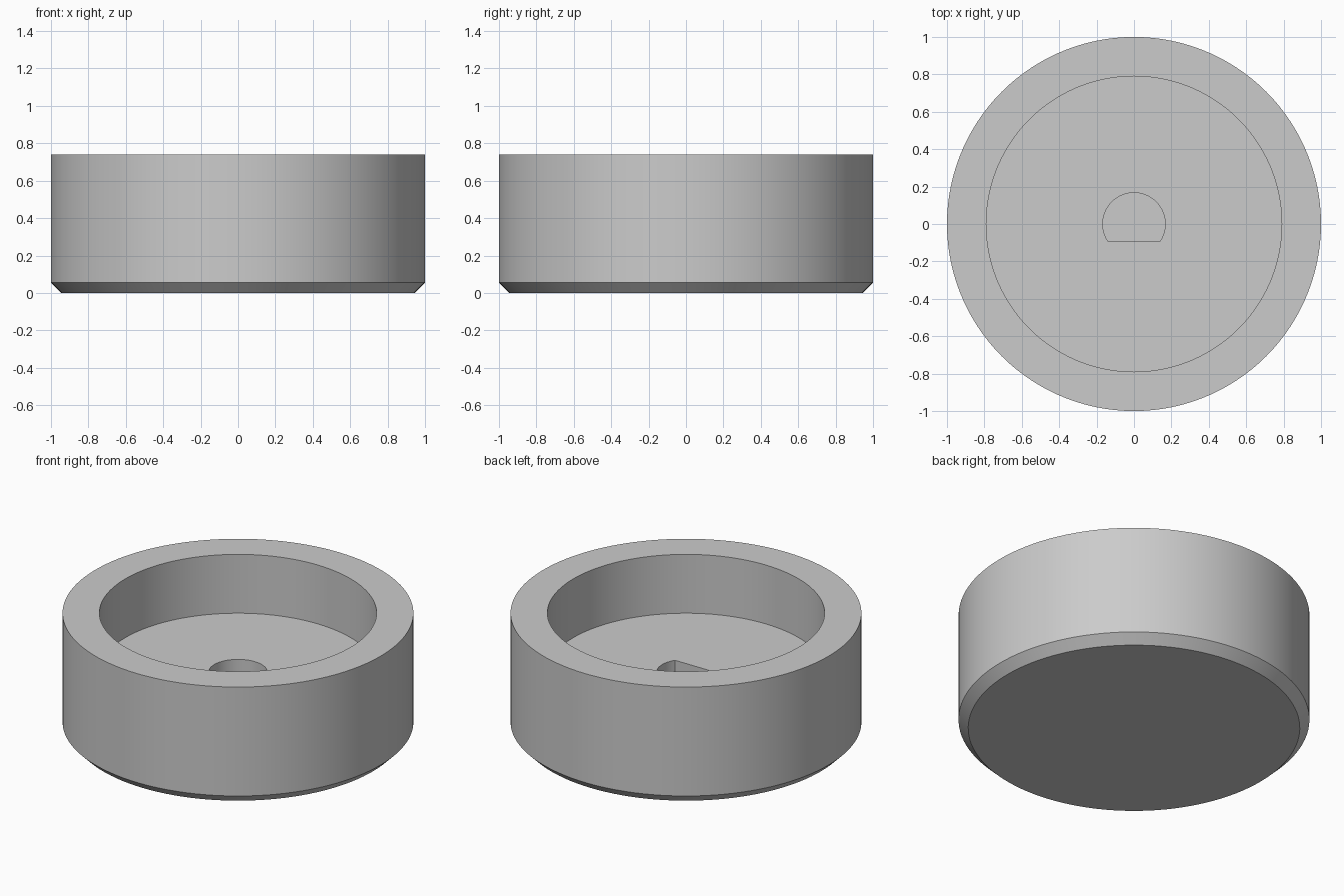
import bpy
import bmesh
import math

if "Cube" in bpy.data.objects:
    bpy.data.objects.remove(bpy.data.objects["Cube"])

SEGMENTS = 120            # 3 degree steps, so the keyed hole's corners fall on vertices
SHAFT_R, FLAT_Y = 0.167, -0.091


def round_ring(radius):
    return lambda a: radius


def keyed_ring(a):
    """Circle cut off by a straight flat on its front side."""
    s = math.sin(a)
    return min(SHAFT_R, FLAT_Y / s) if s < -0.5 else SHAFT_R


# Outline from the underside, up the wall, over the rim and down into the shaft hole
rings = [
    (round_ring(0.945), 0.0),
    (round_ring(1.0), 0.055),
    (round_ring(1.0), 0.74),
    (round_ring(0.79), 0.74),
    (round_ring(0.79), 0.37),
    (keyed_ring, 0.37),
    (keyed_ring, 0.10),
]

bm = bmesh.new()
loops = []
for radius, z in rings:
    loop = []
    for i in range(SEGMENTS):
        a = 2 * math.pi * i / SEGMENTS
        r = radius(a)
        loop.append(bm.verts.new((r * math.cos(a), r * math.sin(a), z)))
    loops.append(loop)

# Walls between neighbouring rings
for low, high in zip(loops, loops[1:]):
    for i in range(SEGMENTS):
        j = (i + 1) % SEGMENTS
        bm.faces.new((low[i], low[j], high[j], high[i]))

# Underside and bottom of the shaft hole
bm.faces.new(loops[0][::-1])
bm.faces.new(loops[-1])
bmesh.ops.recalc_face_normals(bm, faces=bm.faces)

mesh = bpy.data.meshes.new("round_knob")
bm.to_mesh(mesh)
bm.free()

grey = bpy.data.materials.new("light_grey")
grey.diffuse_color = (0.6, 0.6, 0.6, 1.0)
grey.use_nodes = True
grey.node_tree.nodes["Principled BSDF"].inputs["Base Color"].default_value = grey.diffuse_color
mesh.materials.append(grey)

knob = bpy.data.objects.new("round_knob", mesh)
bpy.context.collection.objects.link(knob)
bpy.context.view_layer.objects.active = knob
knob.select_set(True)
bpy.ops.object.shade_smooth_by_angle(angle=math.radians(30))
